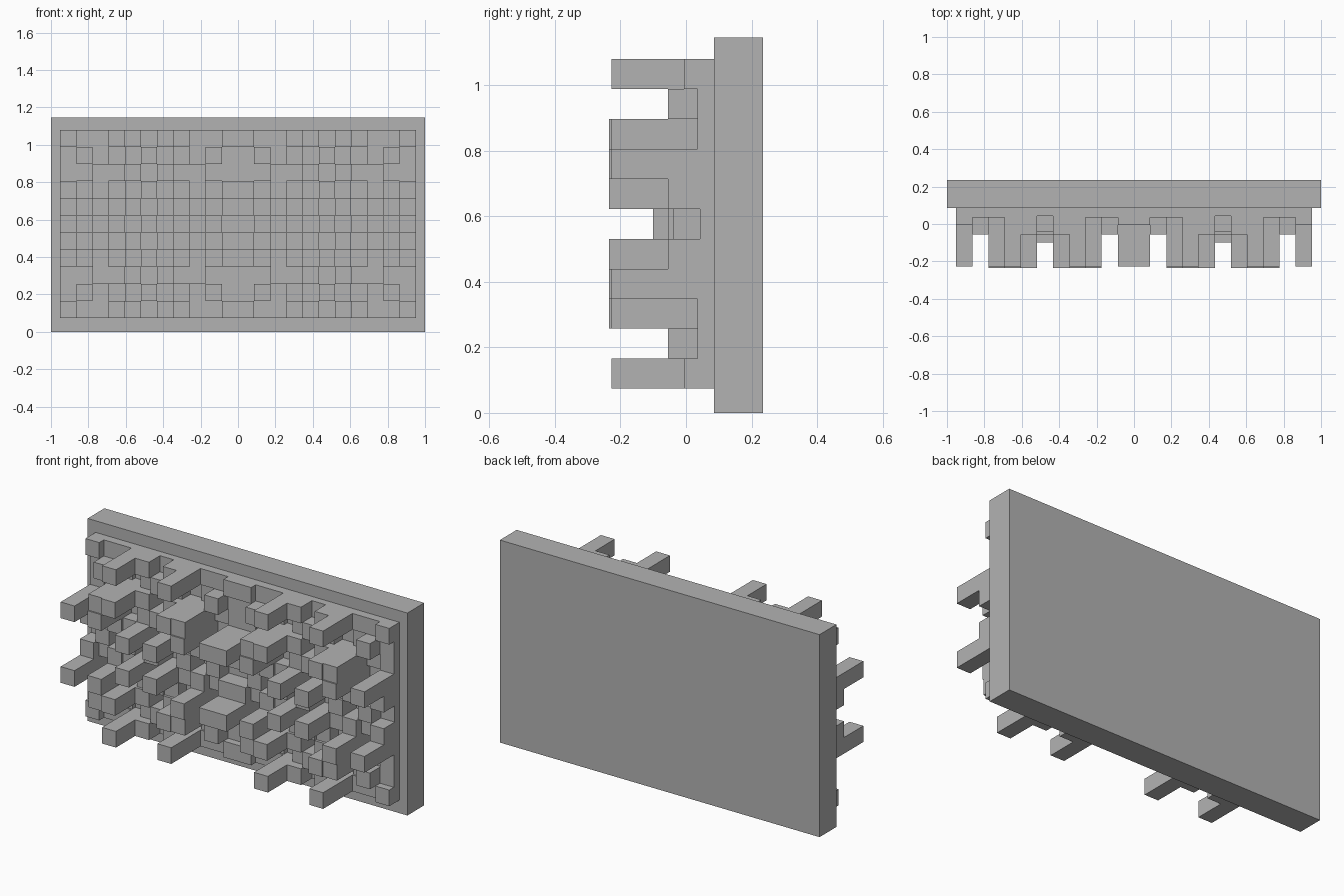
import bpy
import bmesh

default_cube = bpy.data.objects.get("Cube")
if default_cube:
    bpy.data.objects.remove(default_cube, do_unlink=True)

# One plain grey for the whole panel
grey = bpy.data.materials.new("matte_grey")
grey.use_nodes = True
colour = (0.45, 0.45, 0.45, 1)
grey.diffuse_color = colour
grey.node_tree.nodes["Principled BSDF"].inputs["Base Color"].default_value = colour

HEIGHT = 1.145
BACK, FACE = 0.235, 0.085
N = 11                       # wells per side of one square unit
WIDTH, STEP_Z = 0.0864, 0.0914
X0, Z0 = -N * WIDTH, 0.074

# Front position of a block for each residue of the sequence
FRONT = [-0.10, 0.035, -0.235, 0.043, -0.055, -0.04,
         -0.006, -0.227, 0.035, 0.07, -0.055]


def finish(bm, name):
    bmesh.ops.remove_doubles(bm, verts=bm.verts, dist=0.0001)
    bmesh.ops.recalc_face_normals(bm, faces=bm.faces)
    mesh = bpy.data.meshes.new(name)
    bm.to_mesh(mesh)
    bm.free()
    mesh.materials.append(grey)
    obj = bpy.data.objects.new(name, mesh)
    bpy.context.collection.objects.link(obj)
    return obj


def quad(bm, *points):
    return bm.faces.new([bm.verts.new(p) for p in points])


# Backing board
bm = bmesh.new()
bmesh.ops.create_cube(bm, size=1)
for v in bm.verts:
    v.co.x *= 2
    v.co.y = BACK if v.co.y > 0 else FACE
    v.co.z = HEIGHT if v.co.z > 0 else 0
finish(bm, "backing_board")


def front(col, row):
    """Front of a block, or the board face outside the field."""
    if not (0 <= col < 2 * N and 0 <= row < N):
        return FACE
    i, j = col % N - N // 2, row - N // 2
    return FRONT[(i * i + j * j) % N]


# Stepped field of square blocks, two square units side by side
bm = bmesh.new()
for col in range(-1, 2 * N):
    for row in range(-1, N):
        xa, za = X0 + col * WIDTH, Z0 + row * STEP_Z
        xb, zb = xa + WIDTH, za + STEP_Z
        y = front(col, row)
        if col >= 0 and row >= 0:
            quad(bm, (xa, y, za), (xb, y, za), (xb, y, zb), (xa, y, zb))
        # Side wall towards the next column, facing out of the taller block
        n = front(col + 1, row)
        if abs(n - y) > 0.0005:
            wall = quad(bm, (xb, y, za), (xb, n, za), (xb, n, zb), (xb, y, zb))
        # Wall towards the next row
        n = front(col, row + 1)
        if abs(n - y) > 0.0005:
            wall = quad(bm, (xa, y, zb), (xb, y, zb), (xb, n, zb), (xa, n, zb))

# Close the field against the board so that it is a solid
xa, xb = X0, X0 + 2 * N * WIDTH
za, zb = Z0, Z0 + N * STEP_Z
cols = [X0 + c * WIDTH for c in range(2 * N + 1)]
rows = [Z0 + r * STEP_Z for r in range(N + 1)]
for xl, xr in zip(cols, cols[1:]):
    for zl, zr in zip(rows, rows[1:]):
        quad(bm, (xl, FACE, zl), (xl, FACE, zr), (xr, FACE, zr), (xr, FACE, zl))
finish(bm, "diffuser_blocks")
